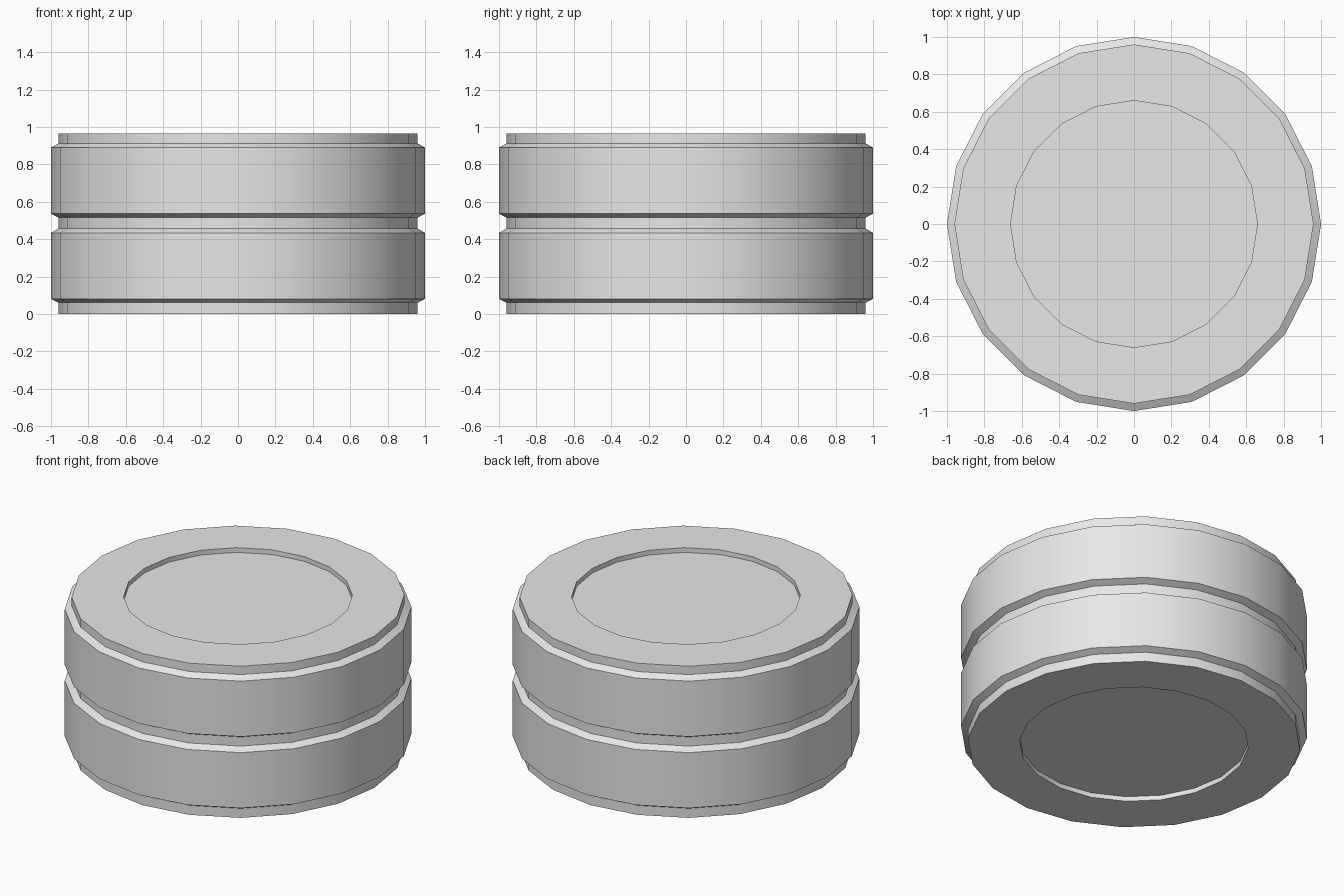
import bpy
import bmesh
import math

cube = bpy.data.objects.get("Cube")
if cube:
    bpy.data.objects.remove(cube, do_unlink=True)

SIDES = 20
R_OUT, R_IN, R_DISH = 1.0, 0.96, 0.66
HEIGHT, DISH_DEPTH = 0.965, 0.03

grey = bpy.data.materials.new("light_grey")
grey.use_nodes = True
grey.diffuse_color = (0.8, 0.8, 0.8, 1)
grey.node_tree.nodes["Principled BSDF"].inputs["Base Color"].default_value = (0.8, 0.8, 0.8, 1)


def lathe(name, profile):
    """Revolve (radius, z) points around z and cap both ends."""
    bm = bmesh.new()
    rings = []
    for r, z in profile:
        rings.append([bm.verts.new((r * math.cos(math.tau * i / SIDES),
                                    r * math.sin(math.tau * i / SIDES), z))
                      for i in range(SIDES)])
    for low, high in zip(rings, rings[1:]):
        for i in range(SIDES):
            j = (i + 1) % SIDES
            bm.faces.new((low[i], low[j], high[j], high[i]))
    bm.faces.new(rings[0][::-1])
    bm.faces.new(rings[-1])
    bmesh.ops.recalc_face_normals(bm, faces=bm.faces)
    mesh = bpy.data.meshes.new(name)
    bm.to_mesh(mesh)
    bm.free()
    mesh.materials.append(grey)
    obj = bpy.data.objects.new(name, mesh)
    bpy.context.collection.objects.link(obj)
    return obj


# Bottom dish and lower rim
profile = [(R_DISH, DISH_DEPTH), (R_DISH, 0), (R_IN, 0)]
# Two chamfered bands with a groove between them
for base in (0.06, 0.515):
    profile += [(R_IN, base), (R_OUT, base + 0.021),
                (R_OUT, base + 0.374), (R_IN, base + 0.397)]
# Upper rim and top dish
profile += [(R_IN, HEIGHT), (R_DISH, HEIGHT), (R_DISH, HEIGHT - DISH_DEPTH)]

drum = lathe("banded_drum", profile)

# Smooth around the drum, sharp at chamfers and rims
bpy.ops.object.select_all(action='DESELECT')
drum.select_set(True)
bpy.context.view_layer.objects.active = drum
bpy.ops.object.shade_smooth_by_angle(angle=math.radians(25))
